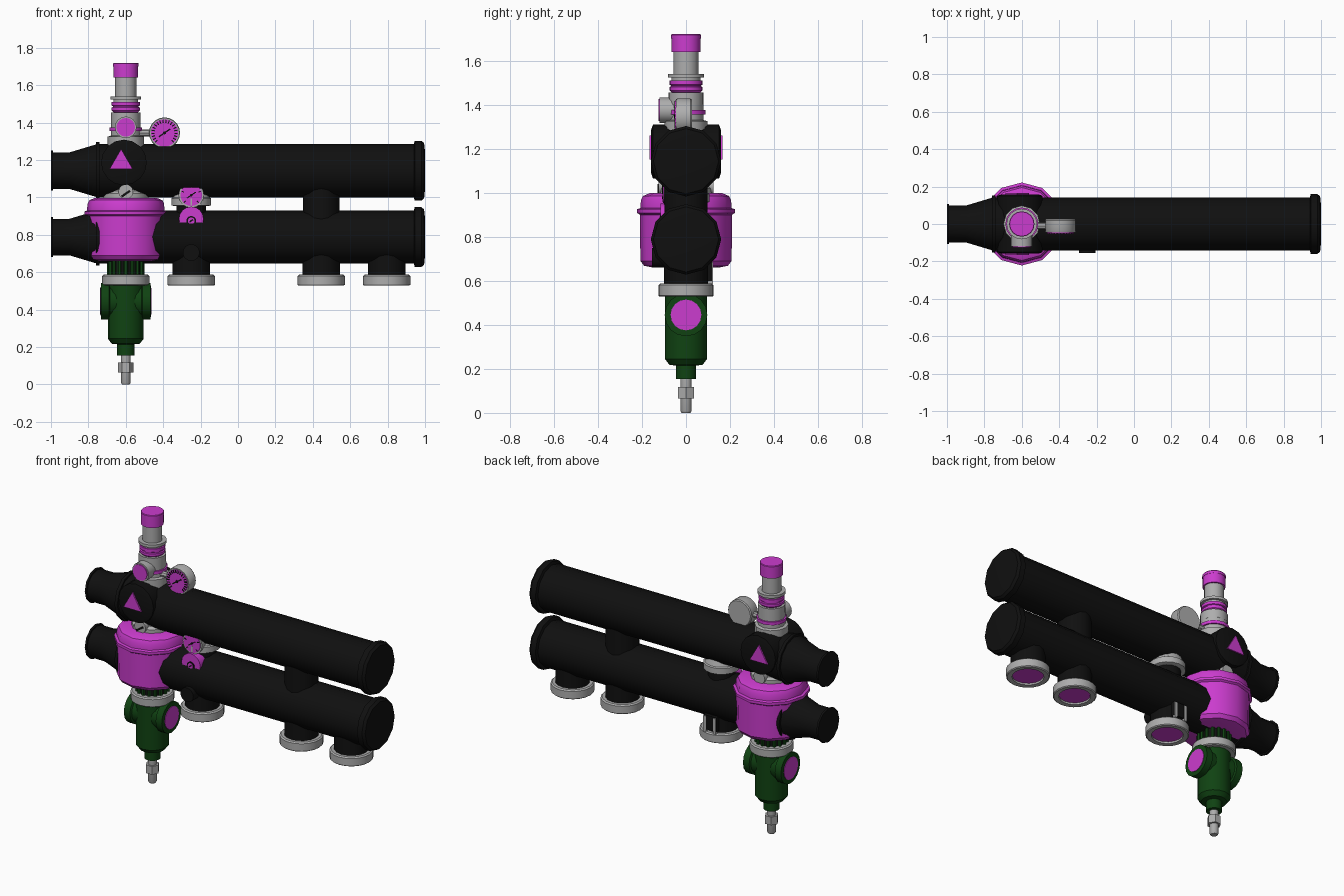
import bpy, bmesh, math
from mathutils import Vector, Matrix

cube = bpy.data.objects.get("Cube")
if cube:
    bpy.data.objects.remove(cube)


def material(name, rgb):
    m = bpy.data.materials.new(name)
    m.use_nodes = True
    m.diffuse_color = (*rgb, 1)
    m.node_tree.nodes["Principled BSDF"].inputs["Base Color"].default_value = (*rgb, 1)
    return m


BLACK = material("black", (0.005, 0.005, 0.005))
MAGENTA = material("magenta", (0.6, 0.045, 0.62))
GREY = material("grey", (0.42, 0.42, 0.42))
GREEN = material("dark green", (0.005, 0.055, 0.006))

AXES = {"x": Vector((1, 0, 0)), "-x": Vector((-1, 0, 0)), "z": Vector((0, 0, 1)),
        "y": Vector((0, 1, 0)), "-y": Vector((0, -1, 0))}


def finish(name, bm, mat, smooth=True):
    bmesh.ops.recalc_face_normals(bm, faces=bm.faces)
    mesh = bpy.data.meshes.new(name)
    bm.to_mesh(mesh)
    bm.free()
    mesh.materials.append(mat)
    ob = bpy.data.objects.new(name, mesh)
    bpy.context.collection.objects.link(ob)
    if smooth:
        bpy.ops.object.select_all(action="DESELECT")
        ob.select_set(True)
        bpy.context.view_layer.objects.active = ob
        bpy.ops.object.shade_smooth_by_angle(angle=math.radians(35))
    return ob


def lathe(name, mat, origin, axis, profile, sides=16):
    """Turn (position along axis, radius) points around an axis, with closed ends."""
    bm = bmesh.new()
    frame = Vector((0, 0, 1)).rotation_difference(AXES[axis]).to_matrix()
    rings = []
    for h, r in profile:
        rings.append([bm.verts.new(Vector(origin) + frame @ Vector(
            (r * math.cos(a), r * math.sin(a), h)))
            for a in (2 * math.pi * i / sides for i in range(sides))])
    for a, b in zip(rings, rings[1:]):
        for i in range(sides):
            j = (i + 1) % sides
            bm.faces.new((a[i], a[j], b[j], b[i]))
    bm.faces.new(rings[0])
    bm.faces.new(rings[-1])
    return finish(name, bm, mat)


def rod(name, mat, origin, axis, start, end, r, sides=16):
    return lathe(name, mat, origin, axis, [(start, r), (end, r)], sides)


def box(name, mat, centre, size, turn=0):
    bm = bmesh.new()
    bmesh.ops.create_cube(bm, size=1, matrix=Matrix.Translation(centre)
                          @ Matrix.Rotation(turn, 4, "Y") @ Matrix.Diagonal((*size, 1)))
    return finish(name, bm, mat, False)


def triangle(name, mat, y):
    bm = bmesh.new()
    bmesh.ops.create_cone(bm, cap_ends=True, segments=3, radius1=0.072, radius2=0.072, depth=0.009,
                          matrix=Matrix.Translation((-0.625, y, 1.187)) @ Matrix.Rotation(math.pi / 2, 4, "X"))
    return finish(name, bm, mat, False)


def dial(name, x, y, z, r, ticks):
    """Front-facing magenta dial with dark ticks and a needle."""
    rod(name + "_face", MAGENTA, (x, y, z), "-y", 0, 0.005, r, 20)
    for i in range(ticks):
        a = math.radians(-45) + math.radians(270) * i / (ticks - 1)
        d = r * 0.85
        box(name + "_tick", BLACK, (x - d * math.cos(a), y - 0.006, z + d * math.sin(a)),
            (r * 0.24, 0.004, r * 0.08), a)
    box(name + "_needle", BLACK, (x, y - 0.006, z), (r, 0.004, r * 0.1), -0.6)
    rod(name + "_pin", BLACK, (x, y, z), "-y", 0, 0.009, r * 0.12, 8)


# Two header pipes with reducers on one end and caps on the other
PIPE = [(-1, .107), (-.988, .107), (-.988, .098), (-.9, .098), (-.76, .14), (-.76, .153),
        (-.74, .153), (-.74, .142), (.94, .142), (.945, .16), (.98, .16), (.995, .148), (1, .1)]
for name, z in (("upper_pipe", 1.143), ("lower_pipe", 0.788)):
    lathe(name, BLACK, (0, 0, z), "x", PIPE, 12)
rod("pipe_link", BLACK, (0.445, 0, 0), "z", 0.88, 1.05, 0.098)

# Bottom outlets with flanges and magenta plugs
for x in (-0.25, 0.445, 0.795):
    rod("outlet_neck", BLACK, (x, 0, 0), "z", 0.57, 0.72, 0.1)
    lathe("outlet_flange", GREY, (x, 0, 0), "z",
          [(.555, .092), (.53, .092), (.528, .12), (.533, .126), (.58, .126), (.587, .118)], 20)
    rod("outlet_plug", MAGENTA, (x, 0, 0), "z", 0.54, 0.56, 0.091)

# Round hub on the upper pipe with arrow plates front and back
lathe("flow_hub", BLACK, (-0.61, 0, 1.187), "y",
      [(-.158, .1), (-.15, .122), (.15, .122), (.158, .1)], 16)
for y in (-0.162, 0.162):
    triangle("flow_arrow", MAGENTA, y)

# Relief column on the top
COLUMN = (-0.6, 0, 0)
lathe("column_base", GREY, COLUMN, "z",
      [(1.24, .098), (1.325, .098), (1.33, .08), (1.4, .08)], 12)
rod("column_lower_band", MAGENTA, COLUMN, "z", 1.355, 1.375, 0.088)
rod("column_collar", GREY, COLUMN, "z", 1.4, 1.455, 0.08)
lathe("column_upper_band", MAGENTA, COLUMN, "z",
      [(1.455, .065), (1.465, .075), (1.48, .075), (1.483, .069), (1.488, .069), (1.491, .075), (1.51, .075)])
lathe("column_stem", GREY, COLUMN, "z",
      [(1.51, .066), (1.523, .066), (1.523, .082), (1.54, .082), (1.54, .057), (1.645, .057)])
lathe("column_cap", MAGENTA, COLUMN, "z",
      [(1.64, .066), (1.7, .066), (1.7, .068), (1.716, .068), (1.72, .065)])
rod("front_port", GREY, (-0.6, 0, 1.375), "-y", 0, 0.12, 0.058)
rod("front_port_plug", MAGENTA, (-0.6, 0, 1.375), "-y", 0.11, 0.126, 0.05)

# Pressure gauge beside the column
rod("gauge_arm", GREY, (-0.6, -0.01, 1.345), "x", 0, 0.16, 0.018, 8)
lathe("gauge_body", GREY, (-0.393, -0.01, 1.345), "y",
      [(-.035, .08), (-.03, .083), (.03, .083), (.037, .078)], 20)
dial("gauge", -0.393, -0.045, 1.345, 0.073, 20)

# Large separator bowl
lathe("bowl", MAGENTA, COLUMN, "z",
      [(.66, .15), (.668, .19), (.69, .207), (.9, .21), (.908, .222), (.925, .222), (.93, .207),
       (.965, .205), (.985, .195), (.998, .165)], 12)
lathe("bowl_neck", GREY, COLUMN, "z",
      [(.99, .122), (1.02, .122), (1.035, .105), (1.07, .1)], 12)
for s in (-1, 1):
    rod("bowl_neck_stub", GREY, (-0.6, 0, 1.03), "y", s * 0.08, s * 0.125, 0.04, 12)
box("bowl_neck_mark", BLACK, (-0.6, -0.127, 1.02), (0.055, 0.006, 0.012), -0.6)

# Green trap below the bowl
rod("trap_neck", BLACK, COLUMN, "z", 0.57, 0.68, 0.09)
for i in range(16):
    a = 2 * math.pi * i / 16
    rod("trap_rib", GREEN, (-0.6 + 0.09 * math.cos(a), 0.09 * math.sin(a), 0), "z", 0.58, 0.66, 0.011, 6)
lathe("trap_flange", GREY, COLUMN, "z",
      [(.53, .12), (.535, .126), (.58, .126), (.587, .118)], 20)
lathe("trap_body", GREEN, COLUMN, "z",
      [(.155, .046), (.215, .046), (.218, .075), (.245, .096), (.535, .096)])
for side in ("x", "-x"):
    lathe("trap_port", GREEN, (-0.6, 0, 0.445), side,
          [(0, .08), (.085, .086), (.09, .097), (.133, .097), (.134, .07)])
    rod("trap_port_plug", MAGENTA, (-0.6, 0, 0.445), side, 0.12, 0.137, 0.07)
lathe("drain_stem", GREY, COLUMN, "z", [(0, .02), (.01, .026), (.16, .026)], 12)
rod("drain_nut", GREY, COLUMN, "z", 0.065, 0.117, 0.041, 6)

# Mixing valve between the pipes
VALVE = (-0.25, 0, 0)
rod("valve_body", BLACK, VALVE, "z", 0.88, 0.97, 0.08)
lathe("valve_flange", GREY, VALVE, "z",
      [(.953, .09), (.958, .106), (.995, .106), (1.0, .098), (1.05, .08)], 16)
rod("valve_upper_port", GREY, (-0.25, 0, 1.012), "-y", 0.05, 0.1, 0.068)
dial("valve_upper_dial", -0.25, -0.1, 1.012, 0.058, 5)
rod("valve_lower_port", MAGENTA, (-0.25, 0, 0.885), "-y", 0.05, 0.115, 0.066)
rod("valve_lower_ring", BLACK, (-0.25, 0, 0.875), "-y", 0.11, 0.118, 0.026)
rod("valve_lower_dot", MAGENTA, (-0.25, 0, 0.875), "-y", 0.11, 0.121, 0.018)
box("valve_lower_needle", BLACK, (-0.25, -0.121, 0.875), (0.022, 0.004, 0.008), -0.6)
rod("valve_boss", BLACK, (-0.25, 0, 0.705), "-y", 0.08, 0.155, 0.045)

# Lever bracket behind the first outlet neck
box("outlet_lever", BLACK, (-0.25, 0.105, 0.645), (0.09, 0.025, 0.09))
for x in (-0.285, -0.215):
    box("outlet_lever_strip", GREY, (x, 0.112, 0.635), (0.018, 0.02, 0.1))
